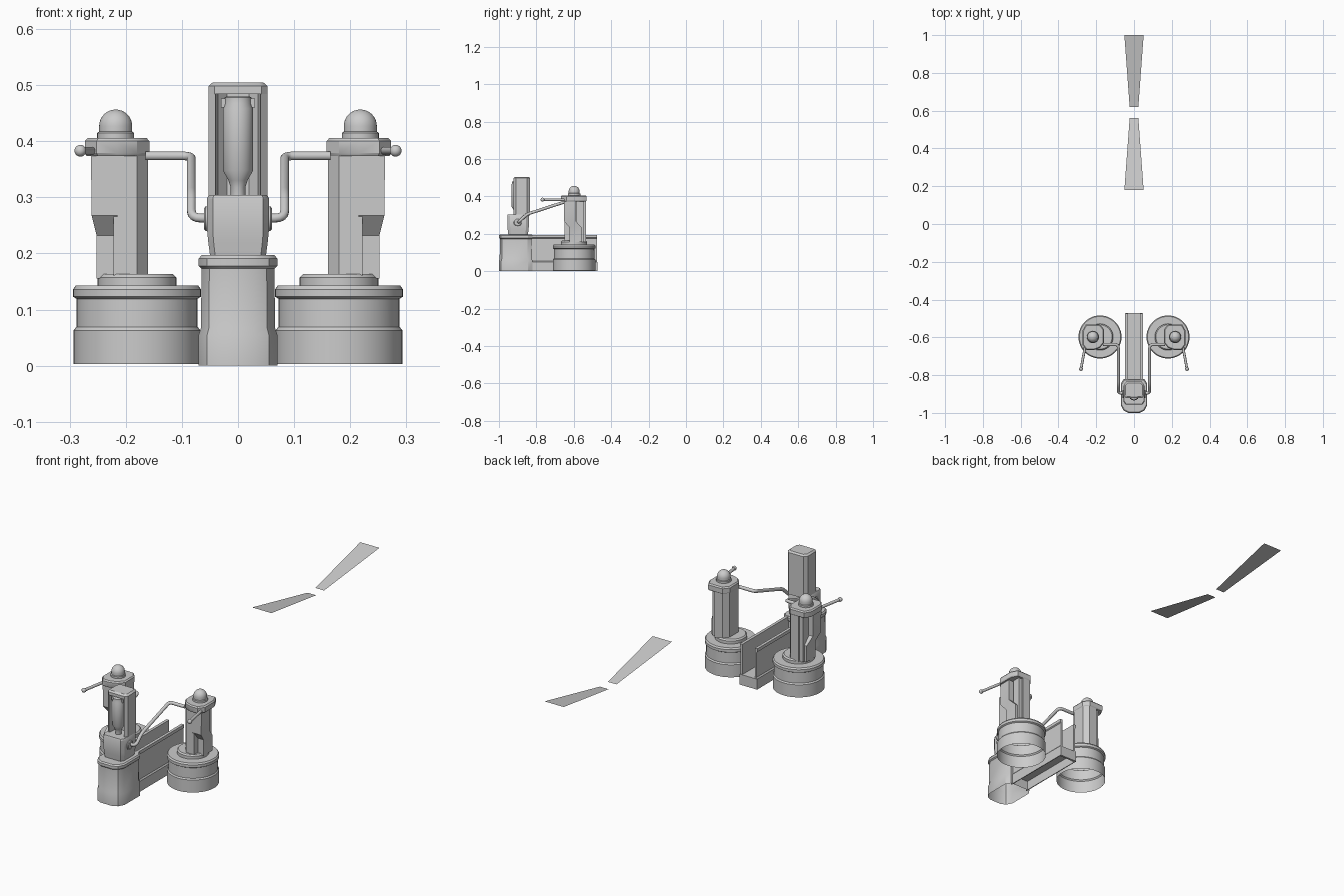
import bpy, bmesh, math
from mathutils import Vector

if "Cube" in bpy.data.objects:
    bpy.data.objects.remove(bpy.data.objects["Cube"])


def make(name, verts, faces, mirror=False):
    bm = bmesh.new()
    vs = [bm.verts.new(v) for v in verts]
    for f in faces:
        bm.faces.new([vs[i] for i in f])
    if len(faces) > 1:
        bmesh.ops.recalc_face_normals(bm, faces=bm.faces)
    me = bpy.data.meshes.new(name)
    bm.to_mesh(me)
    bm.free()
    ob = bpy.data.objects.new(name, me)
    bpy.context.collection.objects.link(ob)
    if mirror:
        ob.modifiers.new("Mirror", "MIRROR")
    return ob


def rings(name, sections, mirror=False, bottom=True, top=True):
    """Skin a stack of equal-length point loops."""
    n = len(sections[0])
    verts = [p for s in sections for p in s]
    faces = [(k * n + i, k * n + (i + 1) % n, (k + 1) * n + (i + 1) % n, (k + 1) * n + i)
             for k in range(len(sections) - 1) for i in range(n)]
    if bottom:
        faces.append(tuple(range(n)))
    if top:
        faces.append(tuple(range(len(verts) - n, len(verts))))
    return make(name, verts, faces, mirror)


def loft(name, poly, levels, **kw):
    """Stack a footprint at (inset, z) levels, scaled about its centre."""
    xs, ys = [p[0] for p in poly], [p[1] for p in poly]
    cx, cy = (min(xs) + max(xs)) / 2, (min(ys) + max(ys)) / 2
    hx, hy = (max(xs) - min(xs)) / 2, (max(ys) - min(ys)) / 2
    secs = [[(cx + (x - cx) * (1 - d / hx), cy + (y - cy) * (1 - d / hy), z) for x, y in poly]
            for d, z in levels]
    return rings(name, secs, **kw)


def lathe(name, cx, cy, prof, n=32, **kw):
    secs = [[(cx + r * math.cos(2 * math.pi * i / n), cy + r * math.sin(2 * math.pi * i / n), z)
             for i in range(n)] for r, z in prof]
    return rings(name, secs, **kw)


def box(x0, x1, y0, y1, z):
    return [(x0, y0, z), (x1, y0, z), (x1, y1, z), (x0, y1, z)]


def sym(half):
    """Close a right-hand half outline by reflecting it across x = 0."""
    return half + [(-x, y) for x, y in reversed(half)]


def tube(name, pts, r, fillet=0.018):
    pts = [Vector(p) for p in pts]
    path = [pts[0]]
    for a, b, c in zip(pts, pts[1:], pts[2:]):
        p, q = b + (a - b).normalized() * fillet, b + (c - b).normalized() * fillet
        path += [p * (1 - t) ** 2 + b * 2 * t * (1 - t) + q * t * t for t in (0, .25, .5, .75, 1)]
    path.append(pts[-1])
    cu = bpy.data.curves.new(name, "CURVE")
    cu.dimensions, cu.bevel_depth, cu.bevel_resolution, cu.use_fill_caps = "3D", r, 3, True
    sp = cu.splines.new("POLY")
    sp.points.add(len(path) - 1)
    for sp_pt, p in zip(sp.points, path):
        sp_pt.co = (*p, 1)
    ob = bpy.data.objects.new(name, cu)
    bpy.context.collection.objects.link(ob)


# front plinth
plinth = sym([(.03, -1.0), (.055, -.988), (.07, -.96), (.07, -.845), (.055, -.82)])
loft("front_plinth", plinth,
     [(0, 0), (0, .055), (.004, .067), (.005, .173), (0, .178), (0, .191), (.005, .197)], bottom=False)

# rear open channel
chan = sym([(.033, .05), (.033, .195), (.047, .195), (.047, .18), (.042, .176),
            (.042, .056), (.047, .05), (.047, 0), (.043, 0), (.043, .045)])
rings("rear_channel", [[(x, y, z) for x, z in chan] for y in (-.83, -.475)])
rings("channel_end_plate", [box(-.046, .046, -.482, -.472, z) for z in (0, .05)])

# central pedestal with side pivots
ped = sym([(.045, -.955), (.055, -.94), (.055, -.855), (.045, -.84)])
loft("pedestal", ped, [(.006, .19), (.002, .22), (0, .24), (0, .298), (.003, .304)])
N = 24
ring = [(math.cos(2 * math.pi * i / N), math.sin(2 * math.pi * i / N)) for i in range(N)]
rings("pipe_boss", [[(x, -.9 + r * c, .262 + r * s) for c, s in ring]
                    for x, r in ((.05, .022), (.058, .022), (.061, .018))], mirror=True)

# niche housing: U-shaped shell plus cap
shell = sym([(.042, -.922), (.053, -.91), (.053, -.85), (.04, -.833)])
u = [(.04, -.922), (.053, -.91), (.053, -.85), (.04, -.833), (-.04, -.833), (-.053, -.85),
     (-.053, -.91), (-.04, -.922), (-.036, -.885), (-.02, -.868), (.02, -.868), (.036, -.885)]
rings("niche_shell", [[(x, y, z) for x, y in u] for z in (.298, .487)])
loft("niche_cap", shell, [(0, .484), (0, .498), (.008, .505)])

# canister in the niche
lathe("canister", 0, -.907, [(.013, .3), (.013, .318), (.017, .33), (.027, .348), (.027, .458),
                             (.024, .467), (.024, .478), (.02, .48)])
rings("canister_bracket", [box(-.03, .03, -.915, -.86, z) for z in (.46, .476)])

# side drums
lathe("side_drum", .18, -.598,
      [(.113, .003), (.113, .063), (.108, .069), (.1075, .119), (.114, .123), (.114, .136),
       (.109, .143), (.07, .143), (.07, .157), (.064, .163)], n=48, mirror=True, bottom=False)

# side posts, kinked outer panels and heads
post = [(.222, -.65), (.18, -.65), (.16, -.625), (.16, -.56), (.18, -.535), (.222, -.535)]
loft("side_post", post, [(0, .155), (0, .401), (.003, .405)], mirror=True)
rings("post_outer_panel",
      [box(.205, .252, -.622, -.555, .155), box(.205, .252, -.622, -.555, .232),
       box(.215, .261, -.652, -.59, .268), box(.215, .262, -.652, -.59, .385)], mirror=True)
rings("post_back_panel", [box(.215, .24, -.585, -.545, z) for z in (.155, .385)], mirror=True)
head = [(.215, -.668), (.252, -.668), (.273, -.64), (.273, -.565), (.255, -.532),
        (.18, -.532), (.158, -.558), (.158, -.628), (.18, -.655)]
loft("post_head", head, [(.003, .374), (0, .379), (0, .4), (.005, .406)], mirror=True)

# domes
dome = [(.033, .404), (.033, .415), (.0295, .417), (.0295, .427)]
dome += [(.0295 * math.cos(t), .427 + .0295 * math.sin(t))
         for t in [math.pi / 2 * k / 8 for k in range(1, 8)]] + [(.001, .4565)]
lathe("dome", .218, -.598, dome, mirror=True)

# handles and bent pipes on both sides
for s, side in ((1, "right"), (-1, "left")):
    tube("handle_" + side, [(s * .257, -.64, .383), (s * .281, -.77, .383)], .007)
    bpy.ops.mesh.primitive_uv_sphere_add(segments=16, ring_count=10, radius=.0105,
                                         location=(s * .281, -.767, .383))
    bpy.context.object.name = "handle_knob_" + side
    tube("pipe_" + side, [(s * .165, -.638, .374), (s * .083, -.638, .374), (s * .083, -.85, .305),
                          (s * .083, -.895, .263), (s * .045, -.895, .263)], .008)

# pair of tilted tapering blades behind
for name, y_wide, y_tip in (("near_blade", .18, .56), ("far_blade", 1.0, .62)):
    make(name, [(-.051, y_wide, .48), (.051, y_wide, .48), (.023, y_tip, .413), (-.023, y_tip, .413)],
         [(0, 1, 2, 3) if y_wide < y_tip else (3, 2, 1, 0)])

# smooth curved sides, keep hard edges
for ob in bpy.context.scene.objects:
    ob.select_set(ob.type == "MESH")
    if ob.type == "MESH":
        bpy.context.view_layer.objects.active = ob
bpy.ops.object.shade_smooth_by_angle(angle=math.radians(30))
